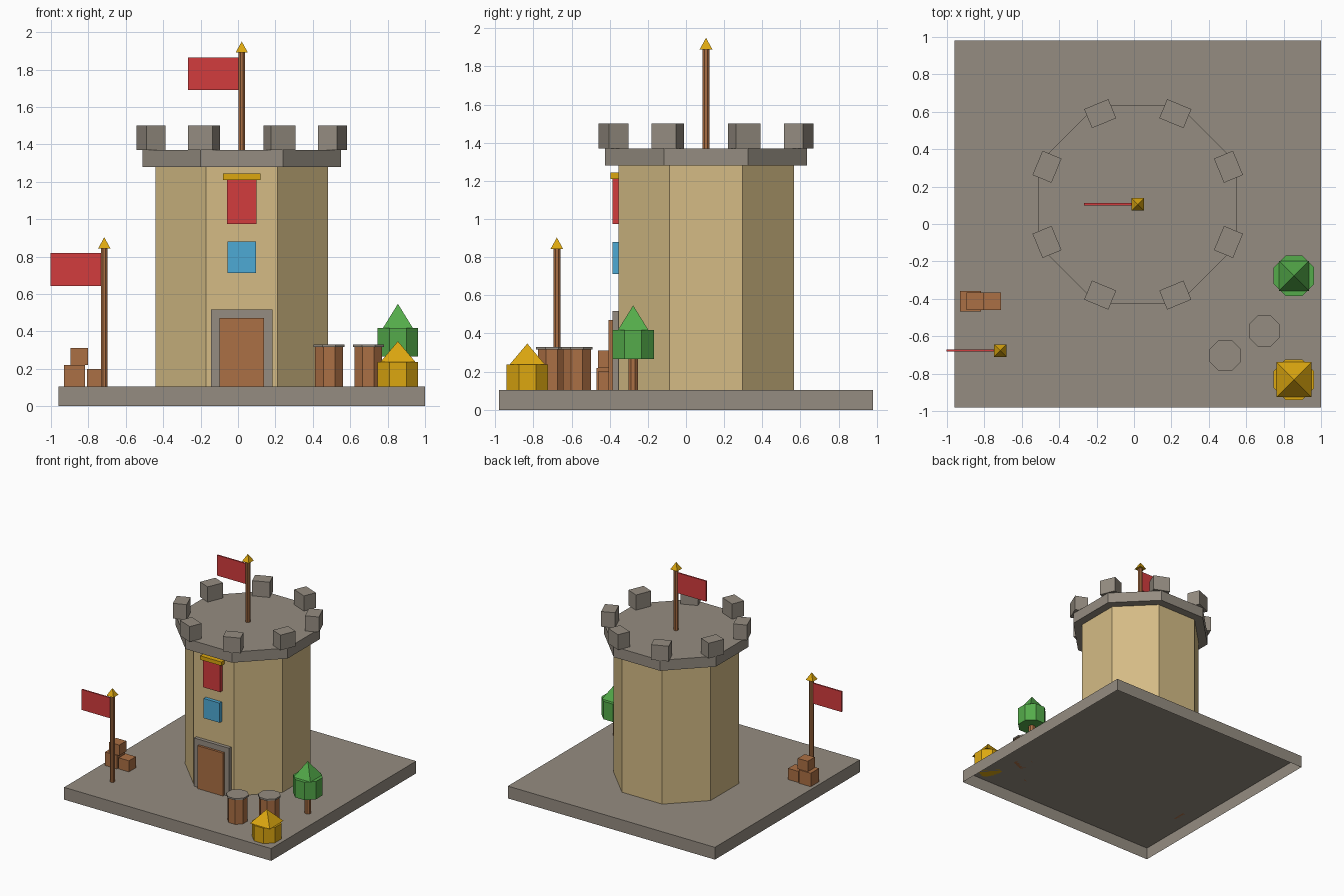
import bpy
import bmesh
from math import cos, sin, pi, radians
from mathutils import Matrix, Vector

if "Cube" in bpy.data.objects:
    bpy.data.objects.remove(bpy.data.objects["Cube"], do_unlink=True)


def material(name, rgb):
    mat = bpy.data.materials.new(name)
    mat.use_nodes = True
    colour = (*rgb, 1)
    mat.diffuse_color = colour
    bsdf = next(n for n in mat.node_tree.nodes if n.type == "BSDF_PRINCIPLED")
    bsdf.inputs["Base Color"].default_value = colour
    bsdf.inputs["Roughness"].default_value = 0.9
    return mat


STONE = material("grey stone", (0.30, 0.265, 0.22))
SAND = material("sandstone", (0.66, 0.50, 0.235))
WOOD = material("brown wood", (0.41, 0.16, 0.058))
RED = material("red cloth", (0.65, 0.045, 0.048))
GOLD = material("gold", (0.72, 0.39, 0.005))
BLUE = material("blue glass", (0.076, 0.40, 0.66))
GREEN = material("leaf green", (0.089, 0.41, 0.069))


def finish(name, bm, mat, location, turn=0):
    mesh = bpy.data.meshes.new(name)
    bm.to_mesh(mesh)
    bm.free()
    mesh.materials.append(mat)
    obj = bpy.data.objects.new(name, mesh)
    obj.location = location
    obj.rotation_euler.z = turn
    bpy.context.collection.objects.link(obj)
    return obj


def box(name, mat, centre, size, z0, z1, turn=0, open_bottom=False):
    """Box from a plan centre, a plan size and a height range."""
    bm = bmesh.new()
    bmesh.ops.create_cube(bm, size=1, matrix=Matrix.Diagonal((*size, z1 - z0, 1)))
    if open_bottom:
        bm.normal_update()
        under = [f for f in bm.faces if f.normal.z < -0.5]
        bmesh.ops.delete(bm, geom=under, context="FACES")
    return finish(name, bm, mat, (*centre, (z0 + z1) / 2), turn)


def prism(name, mat, centre, half_width, z0, z1, sides=8, pointed=False):
    """Upright prism or pyramid with a flat side to the front."""
    radius = half_width / cos(pi / sides)
    bm = bmesh.new()
    bmesh.ops.create_cone(bm, cap_ends=True, segments=sides, radius1=radius,
                          radius2=0 if pointed else radius, depth=z1 - z0)
    if pointed:
        bmesh.ops.remove_doubles(bm, verts=bm.verts, dist=1e-5)
    # Turn so that a side, not a corner, faces along the y axis
    first = max(bm.verts, key=lambda v: v.co.xy.length).co
    ang = Vector((1, 0)).angle_signed(first.xy)
    bmesh.ops.rotate(bm, verts=bm.verts, matrix=Matrix.Rotation(ang + pi / sides, 3, "Z"))
    return finish(name, bm, mat, (*centre, (z0 + z1) / 2))


def flagpole(name, centre, z0, z1):
    x, y = centre
    prism(name + "_pole", WOOD, centre, 0.018, z0, z1)
    prism(name + "_finial", GOLD, centre, 0.033, z1, z1 + 0.06, 4, True)
    box(name + "_flag", RED, (x - 0.152, y), (0.27, 0.012), z1 - 0.2, z1 - 0.025)


GROUND = 0.105
ROOF = 1.37
TOWER = (0.02, 0.105)
WALL = TOWER[1] - 0.46

# Hollow ground slab
box("ground_slab", STONE, (0.02, 0), (1.96, 1.96), 0, GROUND, open_bottom=True)

# Tower body, cap and battlements
prism("tower_wall", SAND, TOWER, 0.46, GROUND, 1.28)
prism("tower_cap", STONE, TOWER, 0.53, 1.28, ROOF)
for i in range(8):
    a = radians(22.5 + 45 * i)
    spot = (TOWER[0] + 0.525 * cos(a), TOWER[1] + 0.525 * sin(a))
    box(f"merlon_{i + 1}", STONE, spot, (0.11, 0.14), ROOF, 1.5, a)


# Panels on the front wall, each sunk slightly into it
def wall_panel(name, mat, width, z0, z1, proud):
    sunk = 0.02
    box(name, mat, (TOWER[0], WALL + (sunk - proud) / 2),
        (width, proud + sunk), z0, z1)


wall_panel("door_frame", STONE, 0.33, GROUND, 0.518, 0.03)
wall_panel("door", WOOD, 0.24, GROUND, 0.472, 0.05)
wall_panel("window", BLUE, 0.15, 0.712, 0.88, 0.03)
wall_panel("banner", RED, 0.16, 0.975, 1.21, 0.03)
wall_panel("banner_rail", GOLD, 0.2, 1.21, 1.243, 0.042)

# Flags
flagpole("tower", TOWER, ROOF, 1.89)
flagpole("yard", (-0.715, -0.677), GROUND, 0.843)

# Barrels with stone lids
for i, spot in enumerate([(0.487, -0.703), (0.697, -0.572)]):
    prism(f"barrel_{i + 1}", WOOD, spot, 0.074, GROUND, 0.316)
    prism(f"barrel_lid_{i + 1}", STONE, spot, 0.083, 0.316, 0.33)

# Crates
box("large_crate", WOOD, (-0.875, -0.413), (0.112, 0.112), GROUND, 0.22)
box("top_crate", WOOD, (-0.849, -0.413), (0.095, 0.095), 0.22, 0.31)
box("small_crate", WOOD, (-0.759, -0.413), (0.098, 0.095), GROUND, 0.2)

# Tree
tree = (0.855, -0.277)
prism("tree_trunk", WOOD, tree, 0.025, GROUND, 0.265)
prism("tree_leaves", GREEN, tree, 0.108, 0.265, 0.418)
prism("tree_top", GREEN, tree, 0.08, 0.418, 0.547, 4, True)

# Golden tent
tent = (0.855, -0.832)
prism("tent_wall", GOLD, tent, 0.108, GROUND, 0.237)
prism("tent_roof", GOLD, tent, 0.093, 0.237, 0.347, 4, True)
